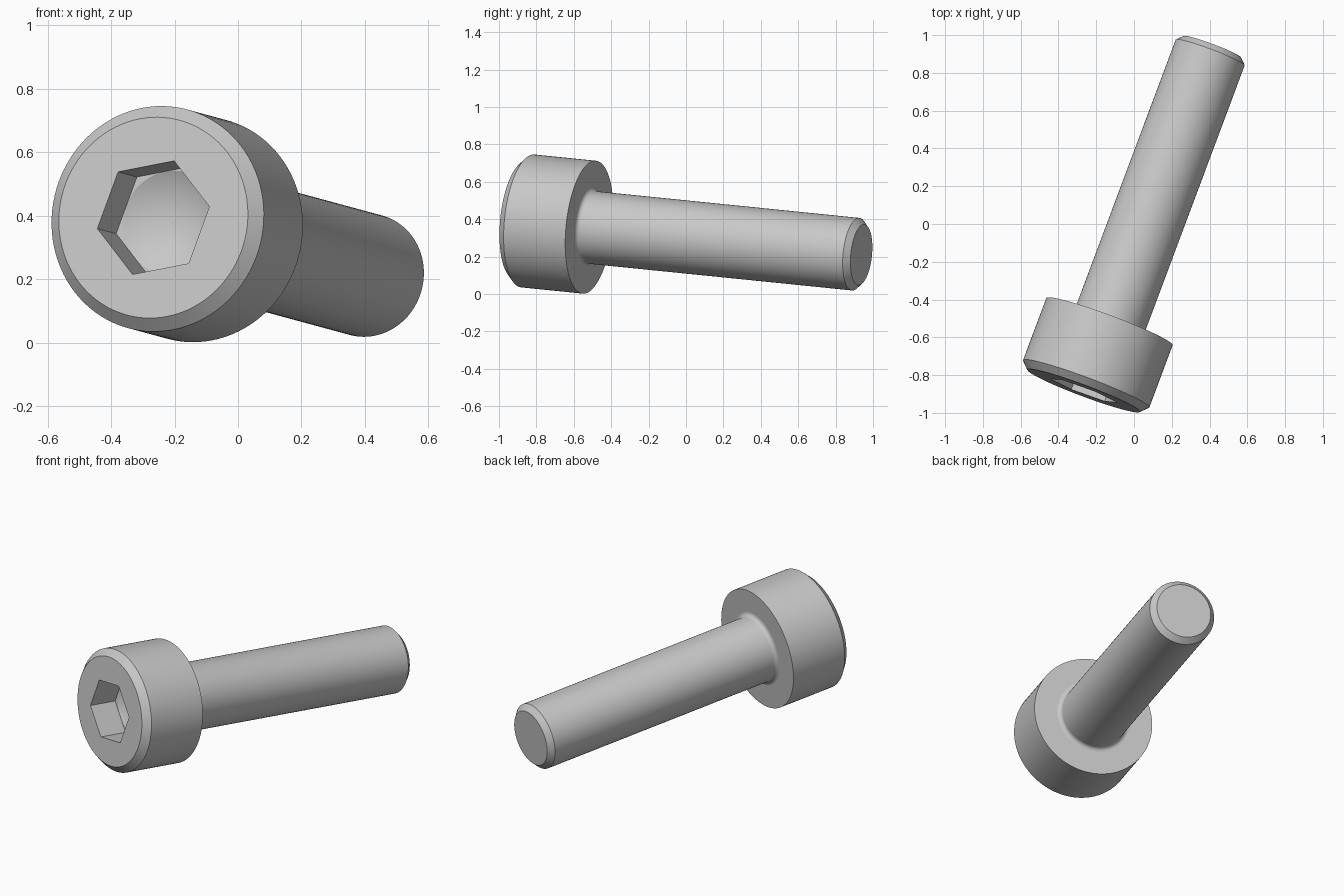
import bpy, bmesh
from math import sin, cos, pi, radians
from mathutils import Vector, Matrix

cube = bpy.data.objects.get("Cube")
if cube:
    bpy.data.objects.remove(cube, do_unlink=True)

# Main sizes
SEG = 96
HEAD_R, HEAD_H, HEAD_CHAMFER = 0.357, 0.392, 0.039
SHANK_R, SHANK_L, SHANK_CHAMFER = 0.195, 1.56, 0.032
FILLET = 0.025
HEX_APOTHEM, HEX_DEPTH, CONE_DEPTH = 0.165, 0.17, 0.265

# Screw axis, pointing from the head to the tip, and the matching frame
axis = Vector((0.349, 0.9325, -0.0945)).normalized()
side = axis.cross(Vector((0, 0, 1))).normalized()
up = side.cross(axis)
seat_centre = Vector((-0.13, -0.517, 0.357))
face_centre = seat_centre - axis * HEAD_H
frame = Matrix((side, up, -axis)).transposed().to_4x4()
frame.translation = face_centre

steel = bpy.data.materials.new("steel_grey")
steel.use_nodes = True
steel.diffuse_color = (0.58, 0.58, 0.58, 1)
steel.node_tree.nodes["Principled BSDF"].inputs["Base Color"].default_value = steel.diffuse_color


def hexagon(angle):
    """Radius of the socket outline at an angle, with a corner at zero."""
    return HEX_APOTHEM / cos(angle % (pi / 3) - pi / 6)


def lathe(name, profile):
    """Spin (radius, depth) points; a radius may be a function of the angle."""
    bm = bmesh.new()
    rings = []
    for radius, depth in profile:
        if radius == 0:
            rings.append([bm.verts.new((0, 0, -depth))] * SEG)
            continue
        ring = []
        for i in range(SEG):
            a = 2 * pi * i / SEG
            r = radius(a) if callable(radius) else radius
            turn = a + radians(10.5)
            ring.append(bm.verts.new((r * cos(turn), r * sin(turn), -depth)))
        rings.append(ring)
    for low, high in zip(rings, rings[1:]):
        for i in range(SEG):
            j = (i + 1) % SEG
            corners = dict.fromkeys((low[i], low[j], high[j], high[i]))
            bm.faces.new(list(corners))
    bmesh.ops.recalc_face_normals(bm, faces=bm.faces)
    mesh = bpy.data.meshes.new(name)
    bm.to_mesh(mesh)
    bm.free()
    mesh.materials.append(steel)
    obj = bpy.data.objects.new(name, mesh)
    bpy.context.collection.objects.link(obj)
    obj.matrix_world = frame
    bpy.ops.object.select_all(action='DESELECT')
    obj.select_set(True)
    bpy.context.view_layer.objects.active = obj
    bpy.ops.object.shade_smooth_by_angle(angle=radians(25))
    return obj


# Head: conical socket floor, hex walls, face, chamfer, barrel, flat seat
lathe("head", [
    (0, CONE_DEPTH),
    (HEX_APOTHEM * 0.998, HEX_DEPTH),
    (hexagon, HEX_DEPTH),
    (hexagon, 0),
    (HEAD_R - HEAD_CHAMFER, 0),
    (HEAD_R, HEAD_CHAMFER),
    (HEAD_R, HEAD_H),
    (0, HEAD_H),
])

# Shank: hidden root, fillet under the head, cylinder, chamfered tip
root = SHANK_R + FILLET
arc = [(root - FILLET * sin(t), HEAD_H + FILLET * (1 - cos(t)))
       for t in (pi / 2 * k / 6 for k in range(7))]
tip = HEAD_H + SHANK_L
lathe("shank", [(0, HEAD_H - 0.03), (root, HEAD_H - 0.03)] + arc + [
    (SHANK_R, tip - SHANK_CHAMFER),
    (SHANK_R - SHANK_CHAMFER, tip),
    (0, tip),
])
